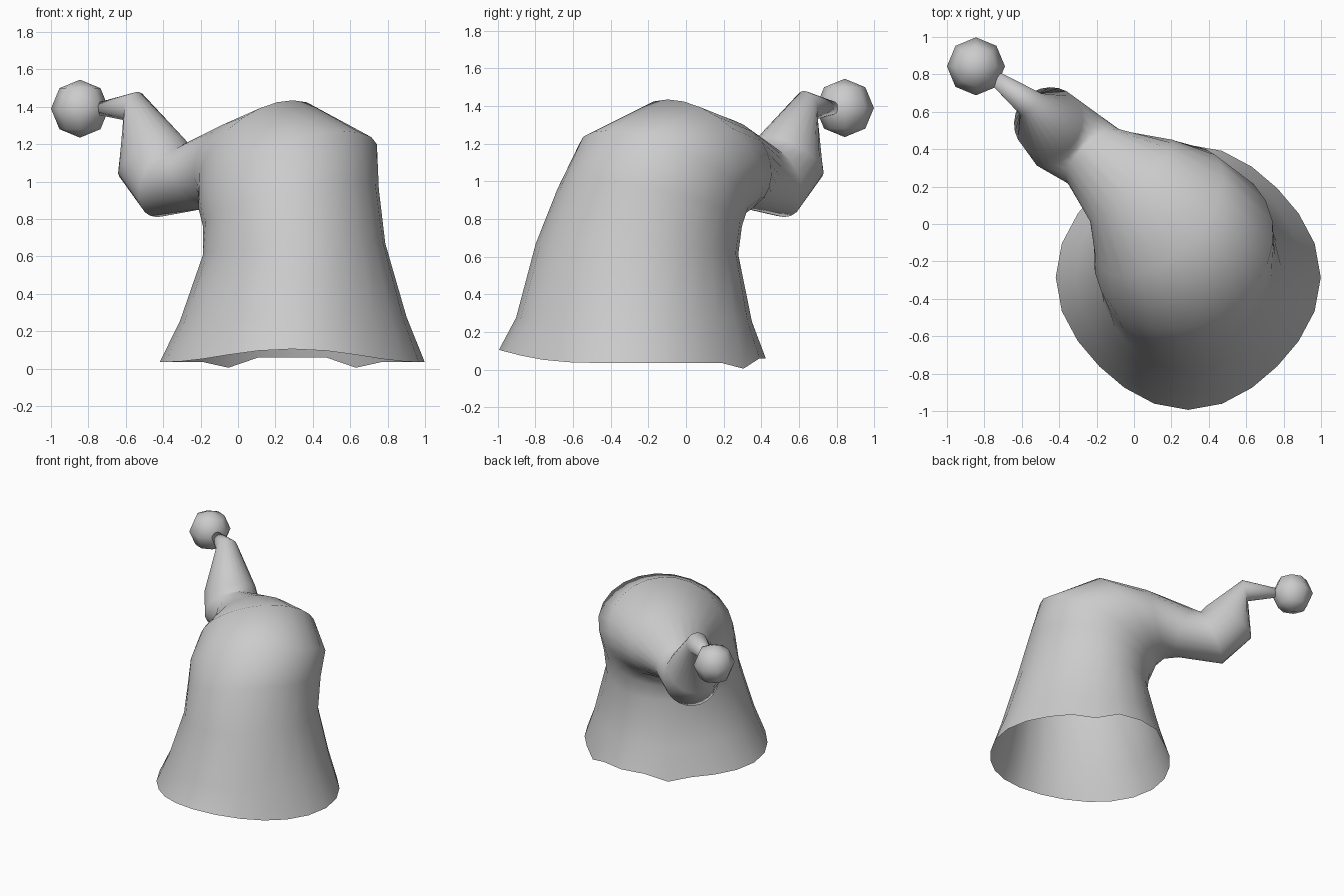
import bpy
import bmesh
import math
from mathutils import Vector

if "Cube" in bpy.data.objects:
    bpy.data.objects.remove(bpy.data.objects["Cube"], do_unlink=True)

# One plain grey cloth colour
grey = bpy.data.materials.new("plain grey")
grey.use_nodes = True
colour = (0.6, 0.6, 0.6, 1)
grey.diffuse_color = colour
grey.node_tree.nodes["Principled BSDF"].inputs["Base Color"].default_value = colour

BASE = Vector((0.29, -0.285, 0))
ALONG = Vector((-1, 1, 0)).normalized()    # direction the tip flops
ACROSS = Vector((1, 1, 0)).normalized()
SIDES = 24


def place(s, t, z):
    """Position from distance along the flop, across it, and height."""
    return BASE + ALONG * s + ACROSS * t + Vector((0, 0, z))


def finish(bm, name):
    mesh = bpy.data.meshes.new(name)
    bm.to_mesh(mesh)
    bm.free()
    mesh.materials.append(grey)
    mesh.shade_smooth()
    obj = bpy.data.objects.new(name, mesh)
    bpy.context.collection.objects.link(obj)
    return obj


def hem_height(p):
    """Wavy hem: raised at the front, two dips at the back."""
    d = p - BASE
    angle = abs(math.degrees(math.atan2(d.x, d.y)))
    if angle < 20:
        return 0.06
    if angle < 37:
        return 0.005
    return 0.035 + 0.07 * max(0, -math.cos(math.radians(angle))) ** 4


# Rings: outer (s, z), inner (s, z), sideways centre, half width, skew, corner bulge
rings = [
    ((-0.673, 0.05), (0.673, 0.05), 0.0, 0.673, 0.0, 0.053),
    ((-0.60, 0.28), (0.605, 0.25), 0.01, 0.60, 0.02, 0.025),
    ((-0.49, 0.68), (0.51, 0.60), 0.025, 0.505, 0.05, 0.02),
    ((-0.39, 1.00), (0.53, 0.72), 0.06, 0.50, 0.02, 0.0),
    ((-0.29, 1.27), (0.56, 0.79), 0.10, 0.50, -0.03, 0.0),
    ((0.13, 1.435), (0.59, 0.82), 0.135, 0.43, 0.0, 0.0),
    ((0.52, 1.335), (0.64, 0.845), 0.15, 0.31, 0.0, 0.0),
    ((0.89, 1.20), (0.73, 0.86), 0.10, 0.20, 0.0, 0.0),
    ((0.91, 1.20), (1.08, 0.81), 0.06, 0.21, 0.0, 0.0),
    ((0.94, 1.24), (1.295, 1.01), 0.06, 0.19, 0.0, 0.0),
    ((1.23, 1.48), (1.27, 1.32), 0.06, 0.08, 0.0, 0.0),
    ((1.48, 1.425), (1.48, 1.355), 0.025, 0.04, 0.0, 0.0),
]

# Hat body and drooping tail, open at the hem
bm = bmesh.new()
loops = []
for i, (outer, inner, centre, width, skew, bulge) in enumerate(rings):
    a = place(outer[0], centre, outer[1])
    b = place(inner[0], centre, inner[1])
    middle = (a + b) / 2
    side = ACROSS * width + ALONG * skew
    loop = []
    for k in range(SIDES):
        angle = math.tau * k / SIDES
        arm = (a - b) / 2 * math.cos(angle) + side * math.sin(angle)
        p = middle + arm * (1 + bulge * math.sin(2 * angle) ** 2)
        if i == 0:
            p.z = hem_height(p)
        loop.append(bm.verts.new(p))
    loops.append(loop)
for low, high in zip(loops, loops[1:]):
    for k in range(SIDES):
        n = (k + 1) % SIDES
        bm.faces.new((low[k], high[k], high[n], low[n]))
bm.faces.new(loops[-1])
# Orient the open shell outward from its front hem face
bmesh.ops.recalc_face_normals(bm, faces=bm.faces)
bm.faces.ensure_lookup_table()
probe = bm.faces[0]
if probe.normal.dot(probe.calc_center_median() - BASE) < 0:
    bmesh.ops.reverse_faces(bm, faces=bm.faces)
finish(bm, "hat_body")

# Round bobble on the tip
bm = bmesh.new()
bmesh.ops.create_uvsphere(bm, u_segments=8, v_segments=4, radius=0.155)
bobble = finish(bm, "bobble")
bobble.location = (-0.845, 0.843, 1.39)
